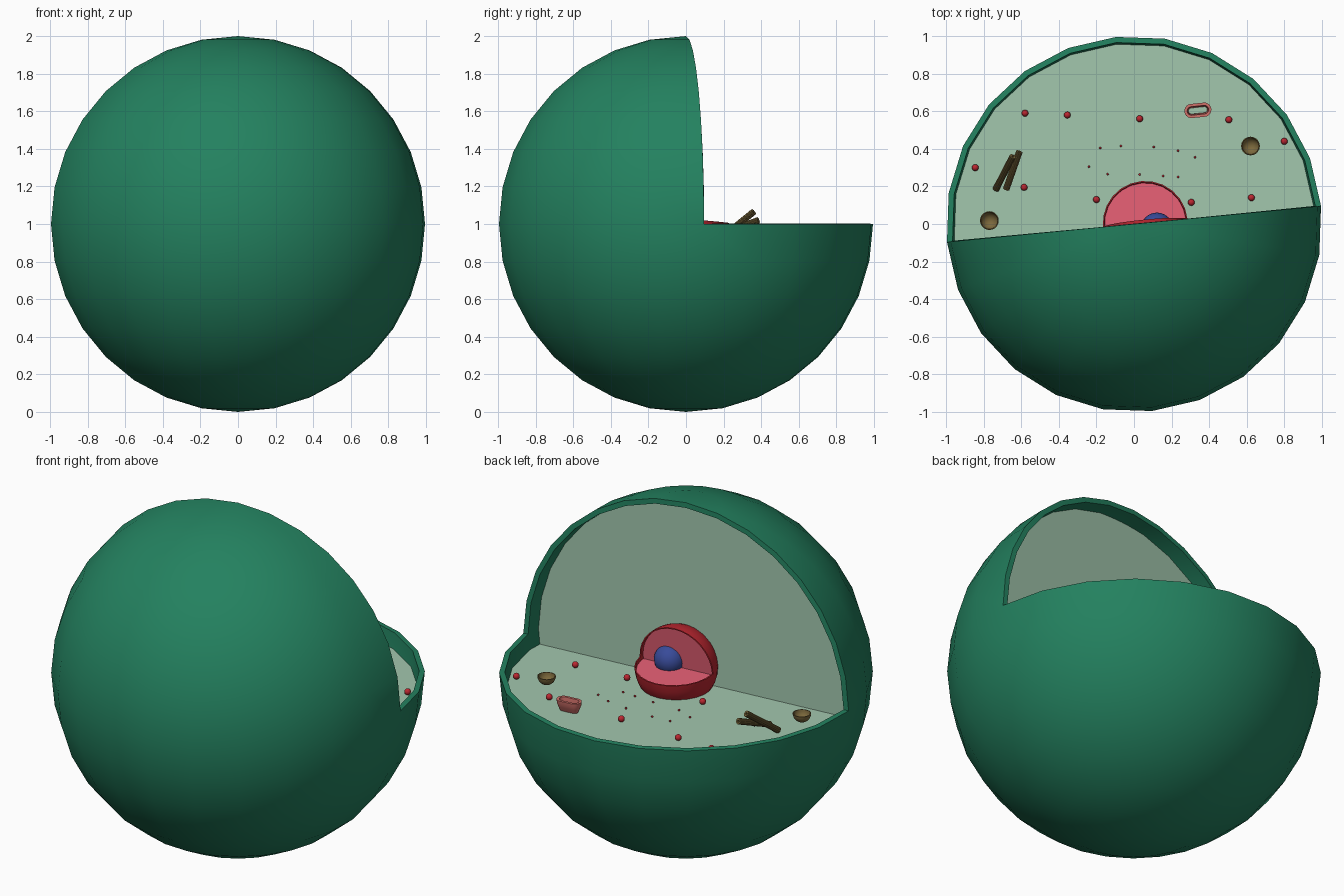
import bpy, bmesh, math
from mathutils import Vector, Matrix

if "Cube" in bpy.data.objects:
    bpy.data.objects.remove(bpy.data.objects["Cube"])

TURN = math.radians(5.5)   # cutaway plane is turned slightly about z
FLOOR = 0.91


def material(name, rgb):
    m = bpy.data.materials.new(name)
    m.diffuse_color = (*rgb, 1)
    m.use_nodes = True
    m.node_tree.nodes["Principled BSDF"].inputs["Base Color"].default_value = m.diffuse_color
    return m


GREEN = material("membrane_green", (0.017, 0.22, 0.115))
PALE = material("cytoplasm_pale", (0.36, 0.57, 0.42))
RED = material("envelope_red", (0.50, 0.02, 0.03))
PINK = material("nucleus_pink", (0.76, 0.11, 0.17))
BLUE = material("nucleolus_blue", (0.04, 0.07, 0.32))
OLIVE = material("olive", (0.20, 0.14, 0.045))
SALMON = material("salmon", (0.62, 0.16, 0.14))


def finish(bm, name, mat, matrix=Matrix(), thickness=0):
    bmesh.ops.recalc_face_normals(bm, faces=bm.faces)
    me = bpy.data.meshes.new(name)
    bm.to_mesh(me)
    bm.free()
    ob = bpy.data.objects.new(name, me)
    bpy.context.collection.objects.link(ob)
    me.materials.append(mat)
    bpy.ops.object.select_all(action='DESELECT')
    ob.select_set(True)
    bpy.context.view_layer.objects.active = ob
    if thickness:
        mod = ob.modifiers.new("wall", 'SOLIDIFY')
        mod.thickness = thickness
        mod.offset = -1
        bpy.ops.object.modifier_apply(modifier=mod.name)
    bpy.ops.object.shade_smooth_by_angle(angle=math.radians(35))
    ob.matrix_world = matrix
    return ob


def ball_mesh(r, seg=24, rings=16):
    bm = bmesh.new()
    bmesh.ops.create_uvsphere(bm, u_segments=seg, v_segments=rings, radius=r)
    return bm


def cut_quarter(bm, h):
    """Remove everything with z > -h and y > -h."""
    for no in (Vector((0, 0, 1)), Vector((0, 1, 0))):
        bmesh.ops.bisect_plane(bm, geom=bm.verts[:] + bm.edges[:] + bm.faces[:],
                               plane_co=-h * no, plane_no=no, dist=1e-5)
    gone = []
    for f in bm.faces:
        c = f.calc_center_median()
        if c.z > -h and c.y > -h:
            gone.append(f)
    bmesh.ops.delete(bm, geom=gone, context='FACES')


def cutaway(shell_name, fill_name, shell_mat, fill_mat, matrix):
    # Outer shell with a quarter missing
    bm = ball_mesh(1)
    cut_quarter(bm, 0)
    finish(bm, shell_name, shell_mat, matrix, 0.03)
    # Filling, recessed behind the shell's cut edge
    h = 0.09
    bm = ball_mesh(0.972)
    cut_quarter(bm, h)
    edge = [v for v in bm.verts if v.is_boundary]
    floor = [v for v in edge if abs(v.co.z + h) < 1e-3]
    wall = [v for v in edge if abs(v.co.y + h) < 1e-3]
    bm.faces.new(sorted(floor, key=lambda v: math.atan2(v.co.y - 0.3, v.co.x)))
    bm.faces.new(sorted(wall, key=lambda v: math.atan2(v.co.z - 0.3, v.co.x)))
    finish(bm, fill_name, fill_mat, matrix)


def ball(name, co, r, mat, seg=16, rings=10):
    finish(ball_mesh(r, seg, rings), name, mat, Matrix.Translation(co))


# Cell body
spin = Matrix.Rotation(TURN, 4, 'Z')
cutaway("cell_membrane", "cytoplasm", GREEN, PALE, Matrix.Translation((0, 0, 1)) @ spin)

# Nucleus, slightly tilted, with its core
cutaway("nuclear_envelope", "nucleus_filling", RED, PINK,
        Matrix.Translation((0.06, 0.004, 1.025)) @ spin
        @ Matrix.Rotation(math.radians(-5), 4, 'X') @ Matrix.Scale(0.226, 4))
ball("nucleolus", (0.122, -0.025, 1.035), 0.086, BLUE, 24, 16)

# Vesicles and ribosome dots on the floor
for x, y in [(-.58, .59), (-.355, .58), (.03, .56), (.505, .555), (.80, .44),
             (-.845, .30), (-.585, .195), (-.20, .13), (.305, .115), (.625, .14)]:
    ball("vesicle", (x, y, 0.93), 0.018, RED)
for x, y in [(-.24, .305), (-.18, .405), (-.07, .415), (.105, .41), (.235, .39),
             (.325, .355), (-.14, .265), (.03, .263), (.155, .255), (.235, .25)]:
    ball("ribosome", (x, y, FLOOR + 0.004), 0.006, RED, 10, 6)

# Hollow half-ball bowls
for x, y in [(-.77, .018), (.62, .415)]:
    bm = ball_mesh(0.05, 20, 12)
    bmesh.ops.delete(bm, geom=[v for v in bm.verts if v.co.z > 1e-4], context='VERTS')
    finish(bm, "lysosome_bowl", OLIVE, Matrix.Translation((x, y, 0.97)), 0.005)

# Mitochondrion: half capsule with an open slot
bm = bmesh.new()
rings = []
for r, z in [(.038, .065), (.036, .045), (.029, .025), (.018, 0), (.016, .01), (.023, .065)]:
    ring = []
    for i in range(24):
        a = math.tau * (i + 0.5) / 24
        side = 0.034 if math.cos(a) > 0 else -0.034
        ring.append(bm.verts.new((side + r * math.cos(a), r * math.sin(a), z)))
    rings.append(ring)
for k in range(len(rings)):
    a, b = rings[k], rings[(k + 1) % len(rings)]
    for i in range(24):
        j = (i + 1) % 24
        bm.faces.new((a[i], a[j], b[j], b[i]))
finish(bm, "mitochondrion", SALMON,
       Matrix.Translation((0.34, 0.605, FLOOR)) @ Matrix.Rotation(math.radians(6), 4, 'Z'))

# Centrioles: bundles of nine thin tubes
for p, q in [((-.735, .185, .923), (-.645, .36, 1.065)),
             ((-.68, .185, .944), (-.61, .385, 1.02))]:
    p, q = Vector(p), Vector(q)
    bm = bmesh.new()
    for i in range(9):
        a = math.tau * i / 9
        bmesh.ops.create_cone(bm, cap_ends=True, segments=8, radius1=0.006, radius2=0.006,
                              depth=(q - p).length,
                              matrix=Matrix.Translation((0.012 * math.cos(a), 0.012 * math.sin(a), 0)))
    rot = (q - p).to_track_quat('Z', 'Y').to_matrix().to_4x4()
    finish(bm, "centriole", OLIVE, Matrix.Translation((p + q) / 2) @ rot)
